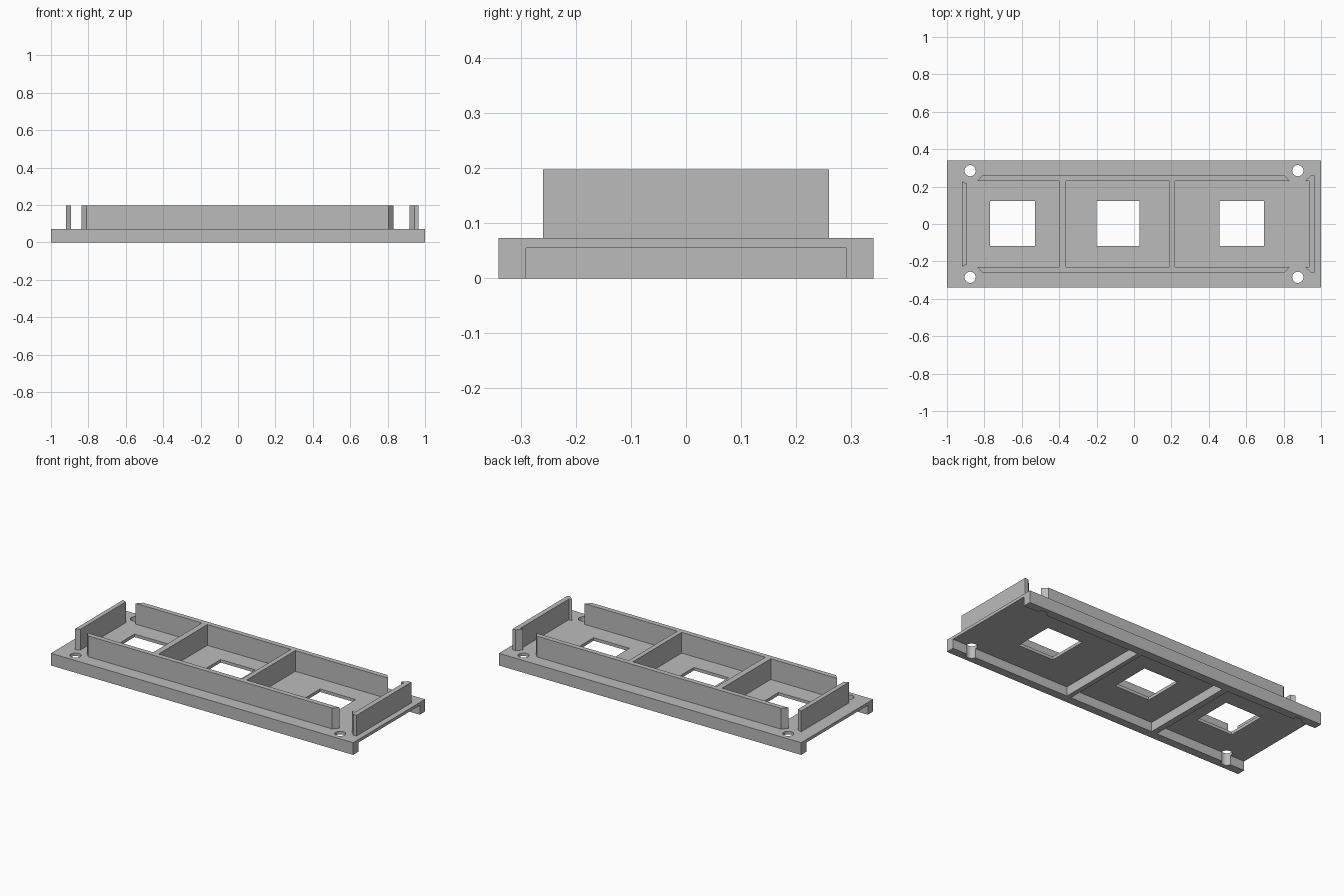
import bpy, bmesh, math

if "Cube" in bpy.data.objects:
    bpy.data.objects.remove(bpy.data.objects["Cube"], do_unlink=True)

# Single flat grey
grey = bpy.data.materials.new("mid_grey")
grey.use_nodes = True
colour = (0.5, 0.5, 0.5, 1)
grey.diffuse_color = colour
grey.node_tree.nodes["Principled BSDF"].inputs["Base Color"].default_value = colour

UNDER, FLOOR, TOP = 0.055, 0.073, 0.197
IN_Y, OUT_Y = 0.23, 0.26


def prisms(name, outlines, z0, z1):
    """One object made of upright prisms, each from a plan outline."""
    bm = bmesh.new()
    for pts in outlines:
        face = bm.faces.new([bm.verts.new((x, y, z0)) for x, y in pts])
        out = bmesh.ops.extrude_face_region(bm, geom=[face])
        moved = [v for v in out["geom"] if isinstance(v, bmesh.types.BMVert)]
        bmesh.ops.translate(bm, verts=moved, vec=(0, 0, z1 - z0))
    bmesh.ops.recalc_face_normals(bm, faces=bm.faces)
    mesh = bpy.data.meshes.new(name)
    bm.to_mesh(mesh)
    bm.free()
    mesh.materials.append(grey)
    obj = bpy.data.objects.new(name, mesh)
    bpy.context.collection.objects.link(obj)
    return obj


def rect(x0, x1, y0, y1):
    return [(x0, y0), (x1, y0), (x1, y1), (x0, y1)]


def circle(cx, cy, r, n=32):
    return [(cx + r * math.cos(math.tau * i / n),
             cy + r * math.sin(math.tau * i / n)) for i in range(n)]


def mirrored(half):
    """Close an outline by mirroring its points across the x axis."""
    return half + [(x, -y) for x, y in reversed(half)]


def cut(target, cutter):
    mod = target.modifiers.new(cutter.name, 'BOOLEAN')
    mod.operation = 'DIFFERENCE'
    mod.solver = 'EXACT'
    mod.object = cutter
    bpy.context.view_layer.objects.active = target
    bpy.ops.object.modifier_apply(modifier=mod.name)
    bpy.data.objects.remove(cutter, do_unlink=True)


# Base plate with hollow underside, leaving side rails and two cross ribs
dividers = [(-0.40, -0.364), (0.19, 0.218)]
base = prisms("base_plate", [rect(-1, 1, -0.34, 0.34)], 0, FLOOR)
bays = [(-1.1, dividers[0][0]), (dividers[0][1], dividers[1][0]), (dividers[1][1], 1.1)]
cut(base, prisms("underside_pockets", [rect(a, b, -0.29, 0.29) for a, b in bays], -0.1, UNDER))

# Square windows and corner screw holes
windows = [rect(a, b, -0.118, 0.122) for a, b in ((-0.77, -0.53), (-0.2, 0.03), (0.458, 0.694))]
holes = [circle(sx * 0.876, sy * 0.285, 0.03) for sx in (-1, 1) for sy in (-1, 1)]
cut(base, prisms("through_holes", windows + holes, -0.1, 0.3))
bpy.ops.object.select_all(action='DESELECT')
base.select_set(True)
bpy.context.view_layer.objects.active = base
bpy.ops.object.shade_smooth_by_angle(angle=math.radians(30))

# Long walls with mitred ends
for name, s in (("front_wall", -1), ("back_wall", 1)):
    prisms(name, [[(-0.838, s * IN_Y), (0.832, s * IN_Y),
                   (0.805, s * OUT_Y), (-0.81, s * OUT_Y)]], FLOOR, TOP)

# Cross dividers above the ribs
for name, (a, b) in zip(("right_divider", "left_divider"), dividers):
    prisms(name, [rect(a, b, -IN_Y, IN_Y)], FLOOR, TOP)

# End walls: a plain mitred one, and one with hooked corners
prisms("right_end_wall", [mirrored([(-0.92, 0.227), (-0.893, 0.215)])], FLOOR, TOP)
prisms("left_end_wall", [mirrored([(0.966, OUT_Y), (0.945, OUT_Y),
                                   (0.916, IN_Y), (0.936, IN_Y)])], FLOOR, TOP)
